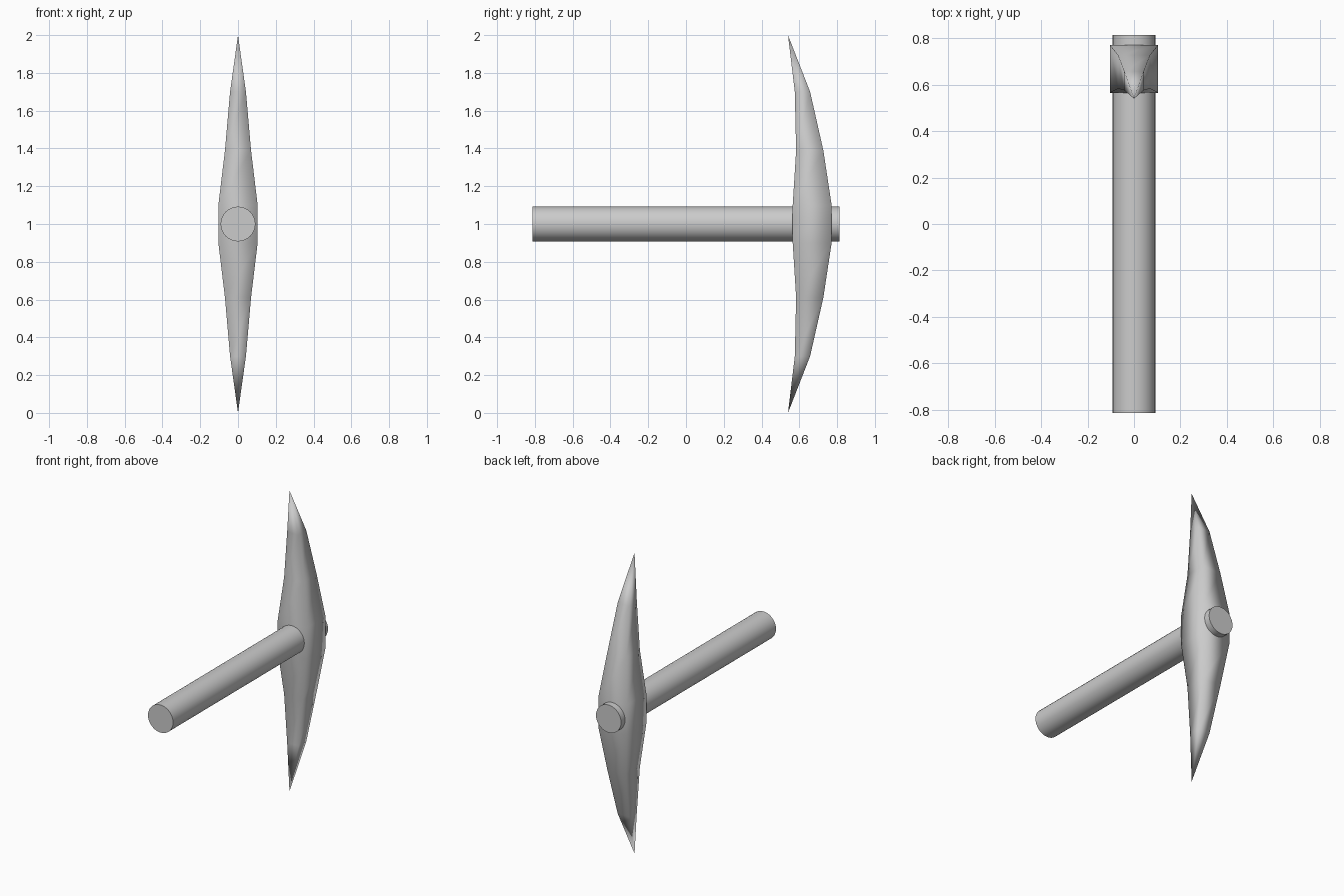
import bpy, bmesh
from math import pi, radians

cube = bpy.data.objects.get("Cube")
if cube:
    bpy.data.objects.remove(cube)

# One plain grey for the whole tool
grey = bpy.data.materials.new("plain grey")
grey.use_nodes = True
colour = (0.6, 0.6, 0.6, 1)
grey.diffuse_color = colour
grey.node_tree.nodes["Principled BSDF"].inputs["Base Color"].default_value = colour


def smooth(obj, degrees):
    obj.data.materials.append(grey)
    bpy.ops.object.select_all(action='DESELECT')
    obj.select_set(True)
    bpy.context.view_layer.objects.active = obj
    bpy.ops.object.shade_smooth_by_angle(angle=radians(degrees))


# Round handle running front to back
bpy.ops.mesh.primitive_cylinder_add(vertices=32, radius=0.092, depth=1.626,
                                    location=(0, 0, 1), rotation=(pi / 2, 0, 0))
handle = bpy.context.object
handle.name = "handle"
smooth(handle, 40)

# Pick head: square rings (height from centre, half width, front y, back y)
upper = [(0.1, 0.104, 0.565, 0.771), (0.39, 0.069, 0.583, 0.727),
         (0.7, 0.042, 0.576, 0.657)]
rings = [(-h, w, f, b) for h, w, f, b in reversed(upper)] + upper
tip_y, tip_height = 0.54, 1.0

bm = bmesh.new()
loops = []
for h, w, f, b in rings:
    corners = [(-w, f), (w, f), (w, b), (-w, b)]
    loops.append([bm.verts.new((x, y, 1 + h)) for x, y in corners])
for low, high in zip(loops, loops[1:]):
    for i in range(4):
        j = (i + 1) % 4
        bm.faces.new((low[i], low[j], high[j], high[i]))
for loop, side in ((loops[0], -1), (loops[-1], 1)):
    tip = bm.verts.new((0, tip_y, 1 + side * tip_height))
    for i in range(4):
        bm.faces.new((loop[i], loop[(i + 1) % 4], tip))
bmesh.ops.recalc_face_normals(bm, faces=bm.faces)
mesh = bpy.data.meshes.new("pick_head")
bm.to_mesh(mesh)
bm.free()
pick_head = bpy.data.objects.new("pick_head", mesh)
bpy.context.collection.objects.link(pick_head)
smooth(pick_head, 100)
